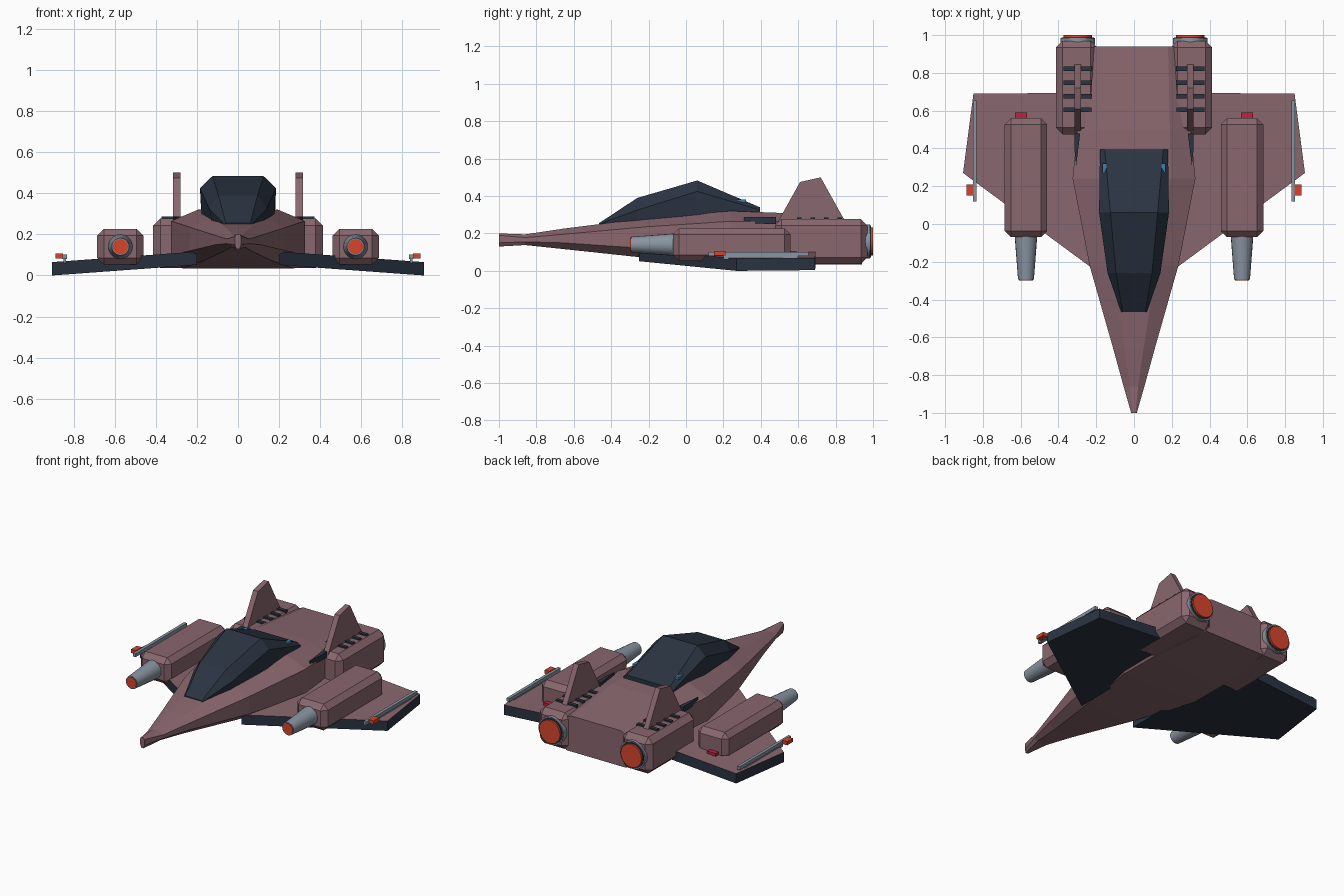
import bpy, bmesh
from math import pi
from mathutils import Matrix, Vector

if "Cube" in bpy.data.objects:
    bpy.data.objects.remove(bpy.data.objects["Cube"])


def material(name, r, g, b):
    m = bpy.data.materials.new(name)
    m.diffuse_color = (r, g, b, 1)
    m.use_nodes = True
    m.node_tree.nodes["Principled BSDF"].inputs["Base Color"].default_value = m.diffuse_color
    return m


HULL = material("hull_mauve", .25, .135, .157)
DARK = material("dark_blue", .023, .034, .053)
STEEL = material("steel", .25, .30, .36)
RED = material("glow_red", .68, .06, .026)
CRIMSON = material("crimson", .5, .017, .053)
BLUE = material("blue_light", .05, .2, .4)


def finish(name, bm, mats, mirror=True):
    bmesh.ops.recalc_face_normals(bm, faces=bm.faces)
    me = bpy.data.meshes.new(name)
    bm.to_mesh(me)
    bm.free()
    ob = bpy.data.objects.new(name, me)
    bpy.context.collection.objects.link(ob)
    for m in mats:
        me.materials.append(m)
    if mirror:
        ob.modifiers.new("mirror", 'MIRROR')
    return ob


def box(name, x, y, z, mat, bevel=0):
    bm = bmesh.new()
    bmesh.ops.create_cube(bm, size=1)
    for v in bm.verts:
        v.co = Vector([(a + b) / 2 + c * (b - a) for (a, b), c in zip((x, y, z), v.co)])
    if bevel:
        bmesh.ops.bevel(bm, geom=bm.edges[:], offset=bevel, segments=1, affect='EDGES')
    return finish(name, bm, [mat])


def cone(name, x, z, y0, y1, r0, r1, mat, n=20):
    # round part along y, radius r0 at y0 and r1 at y1
    bm = bmesh.new()
    bmesh.ops.create_cone(bm, cap_ends=True, segments=n, radius1=r0, radius2=r1, depth=y1 - y0,
                          matrix=Matrix.Translation((x, (y0 + y1) / 2, z)) @ Matrix.Rotation(-pi / 2, 4, 'X'))
    ob = finish(name, bm, [mat])
    ob.data.shade_smooth()
    ob.data.set_sharp_from_angle(angle=pi / 6)
    return ob


def loft(name, sections, mat):
    # sections: (y, [(x, z) from the top down on the right side])
    bm = bmesh.new()
    rings = []
    for y, half in sections:
        pts = half + [(-x, z) for x, z in reversed(half)]
        rings.append([bm.verts.new((x, y, z)) for x, z in pts])
    for a, b in zip(rings, rings[1:]):
        for i in range(len(a)):
            j = (i + 1) % len(a)
            bm.faces.new((a[i], a[j], b[j], b[i]))
    bm.faces.new(rings[0])
    bm.faces.new(rings[-1])
    return finish(name, bm, [mat], mirror=False)


def prism(bottom, top):
    bm = bmesh.new()
    a = [bm.verts.new(p) for p in bottom]
    b = [bm.verts.new(p) for p in top]
    bm.faces.new(a)
    bm.faces.new(b)
    for i in range(len(a)):
        j = (i + 1) % len(a)
        bm.faces.new((a[i], a[j], b[j], b[i]))
    return bm


# fuselage: y, top half width/z, side half width/high z/low z, bottom half width/z
stations = [
    (-1.0, .008, .20, .015, .19, .15, .008, .13),
    (-.86, .022, .195, .055, .178, .155, .035, .138),
    (-.66, .05, .225, .11, .195, .15, .07, .117),
    (-.22, .12, .28, .235, .235, .12, .17, .07),
    (.24, .195, .32, .325, .265, .10, .27, .035),
    (.50, .19, .31, .30, .26, .10, .27, .033),
    (.94, .18, .27, .23, .25, .10, .22, .035)]
loft("fuselage", [(y, [(t, zt), (s, zh), (s, zl), (b, zb)])
                  for y, t, zt, s, zh, zl, b, zb in stations], HULL)

# canopy
loft("canopy", [
    (-.465, [(.06, .255), (.068, .25), (.065, .235)]),
    (-.26, [(.095, .39), (.14, .325), (.125, .25)]),
    (.06, [(.125, .483), (.185, .425), (.175, .28)]),
    (.395, [(.155, .34), (.18, .325), (.18, .29)])], DARK)
box("canopy_light", (.145, .168), (.27, .32), (.365, .382), BLUE)

# wings: painted top, dark edges and underside
outline = [(.2, -.25), (.905, .27), (.85, .69), (.2, .695)]
wing_z = lambda x: .065 + (.905 - x) * .073
bm = prism([(x, y, wing_z(x) - .065) for x, y in outline],
           [(x, y, wing_z(x)) for x, y in outline])
bm.normal_update()
bmesh.ops.recalc_face_normals(bm, faces=bm.faces)
for f in bm.faces:
    f.material_index = 0 if f.normal.z > .7 else 1
finish("wing", bm, [HULL, DARK])

# wing pods with guns and tail lights
box("wing_pod", (.46, .685), (-.07, .56), (.053, .227), HULL, .033)
cone("gun_barrel", .572, .14, -.295, -.06, .042, .06, STEEL)
cone("gun_muzzle", .572, .14, -.299, -.28, .037, .037, RED)
box("pod_tail_light", (.567, .63), (.55, .59), (.08, .105), CRIMSON)

# wing tip rails
box("tip_rail", (.833, .853), (.12, .655), (.08, .102), STEEL)
box("rail_clip", (.838, .848), (.2, .6), (.06, .085), STEEL)
box("tip_light", (.851, .887), (.15, .21), (.083, .107), RED)

# engines with stacked nozzle rings
box("engine", (.195, .413), (.475, .97), (.037, .277), HULL, .035)
for name, end, r, mat in (("nozzle_ring", .985, .092, STEEL),
                          ("nozzle_gap", .988, .085, DARK),
                          ("nozzle_glow", 1.0, .076, RED)):
    cone(name, .298, .157, .95, end, r, r, mat, 24)

# tail fins
side = [(.49, .26), (.61, .475), (.72, .50), (.845, .275), (.845, .26)]
finish("tail_fin", prism([(.28, y, z) for y, z in side],
                         [(.316, y, z) for y, z in side]), [HULL])

# dark intake slit in front of each fin
slit = [(.306, .31), (.285, .48), (.316, .48), (.316, .40)]
finish("intake_slit", prism([(x, y, .25) for x, y in slit],
                            [(x, y, .287) for x, y in slit]), [DARK])

# engine vents
for i in range(4):
    y = .605 + i * .072
    box(f"engine_vent_{i + 1}", (.222, .372), (y - .012, y + .012), (.26, .286), DARK)
